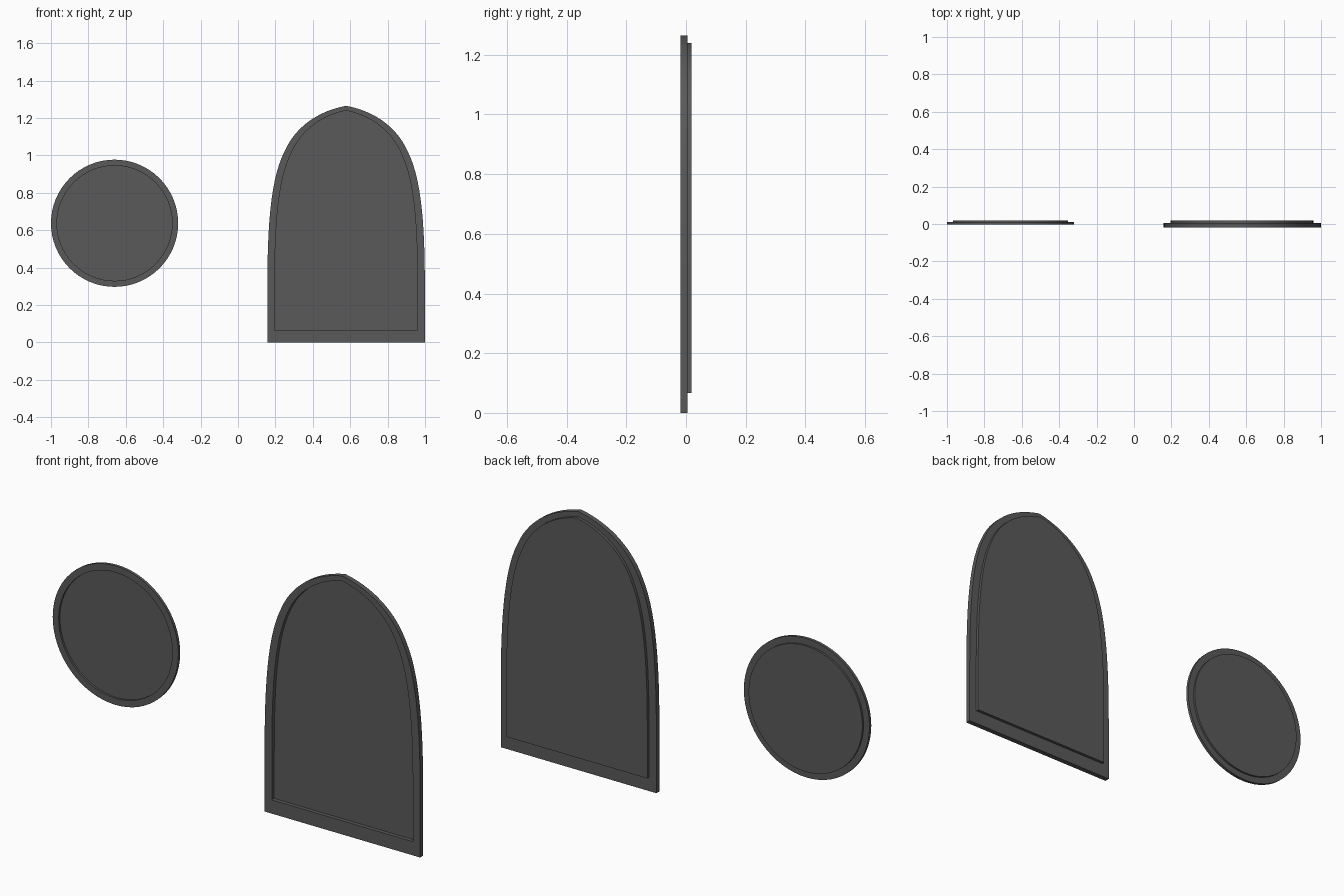
import bpy
import bmesh
from math import sin, cos, tau
from mathutils import Vector
from mathutils.geometry import interpolate_bezier

cube = bpy.data.objects.get("Cube")
if cube:
    bpy.data.objects.remove(cube)

grey = bpy.data.materials.new("dark_grey")
grey.use_nodes = True
colour = (0.1, 0.1, 0.1, 1)
grey.diffuse_color = colour
grey.node_tree.nodes["Principled BSDF"].inputs["Base Color"].default_value = colour


def finish(name, bm):
    bmesh.ops.recalc_face_normals(bm, faces=bm.faces)
    mesh = bpy.data.meshes.new(name)
    bm.to_mesh(mesh)
    bm.free()
    mesh.materials.append(grey)
    obj = bpy.data.objects.new(name, mesh)
    bpy.context.collection.objects.link(obj)
    bpy.ops.object.select_all(action='DESELECT')
    obj.select_set(True)
    bpy.context.view_layer.objects.active = obj
    bpy.ops.object.shade_smooth_by_angle()


def loop(bm, outline, y):
    return [bm.verts.new((x, y, z)) for x, z in outline]


def strip(bm, a, b):
    for i in range(len(a)):
        j = (i + 1) % len(a)
        bm.faces.new((a[i], a[j], b[j], b[i]))


def make_frame(name, outer, inner, front, back):
    bm = bmesh.new()
    loops = [loop(bm, outer, front), loop(bm, outer, back),
             loop(bm, inner, back), loop(bm, inner, front)]
    for i in range(4):
        strip(bm, loops[i], loops[(i + 1) % 4])
    finish(name, bm)


def make_panel(name, outline, front, back):
    bm = bmesh.new()
    a, b = loop(bm, outline, front), loop(bm, outline, back)
    strip(bm, a, b)
    bm.faces.new(a)
    bm.faces.new(b)
    finish(name, bm)


def bezier(*points):
    return [tuple(p) for p in interpolate_bezier(*[Vector(p) for p in points], 14)]


# Pointed arch: one side drawn as two curves, then mirrored
side = bezier((.421, .3), (.421, .65), (.4, .88), (.33, 1.02))
side += bezier((.33, 1.02), (.275, 1.145), (.16, 1.235), (0, 1.265))[1:]


def arch(scale_x, scale_z, bottom, centre=.578):
    half = [(.421 * scale_x, bottom)] + [(x * scale_x, z * scale_z) for x, z in side]
    full = half + [(-x, z) for x, z in reversed(half[:-1])]
    return [(centre + x, z) for x, z in full]


def circle(radius, count=64):
    return [(-.66 + radius * cos(tau * i / count), .637 + radius * sin(tau * i / count))
            for i in range(count)]


# Arched window: panel recessed in front, standing proud behind
arch_inner = arch(.907, .98, .067)
make_frame("arch_frame", arch(1, 1, 0), arch_inner, -.019, .005)
make_panel("arch_panel", arch_inner, 0, .019)

# Round window built the same way
make_frame("round_frame", circle(.34), circle(.308), -.004, .01)
make_panel("round_panel", circle(.308), .006, .019)
